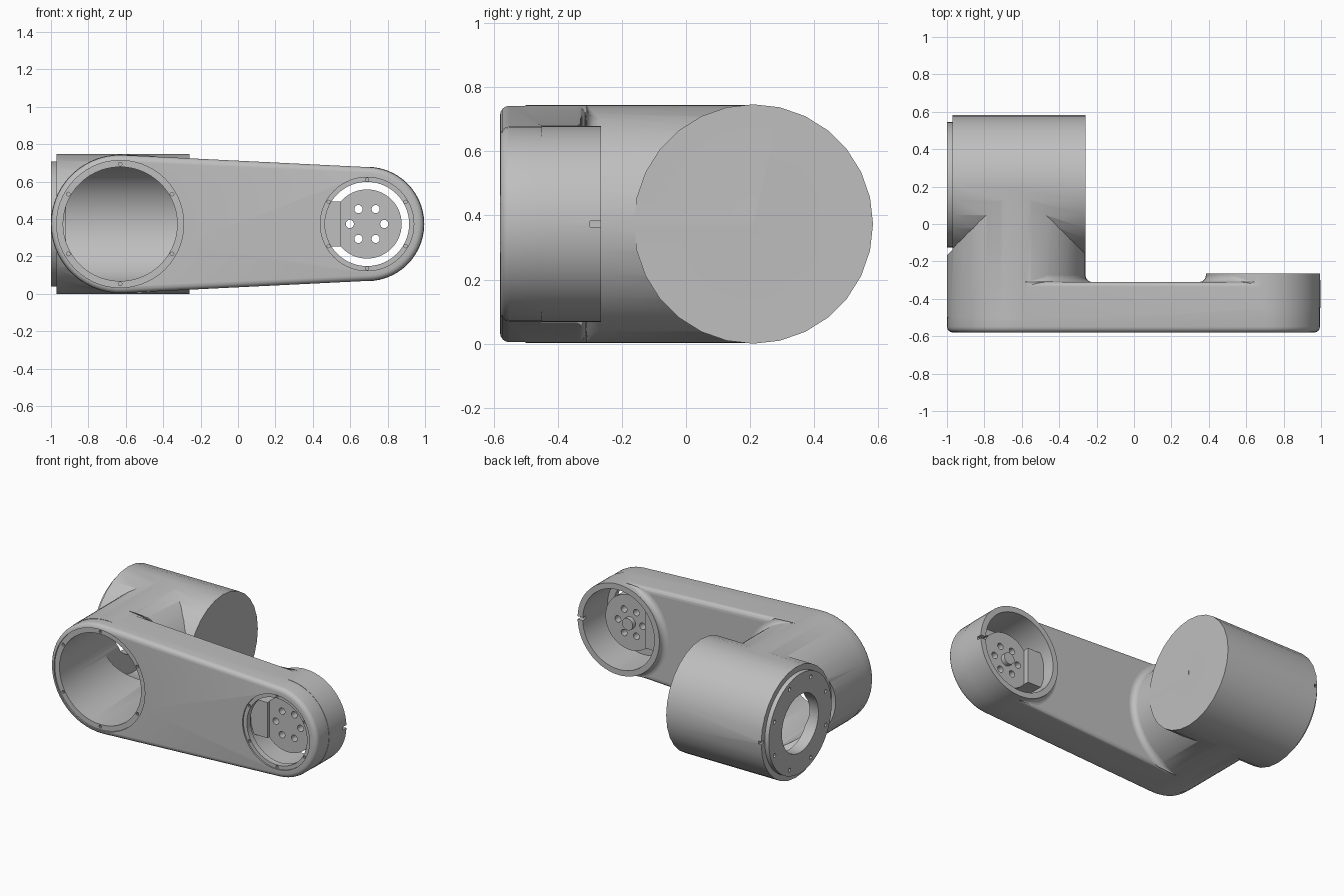
import bpy, bmesh
from math import sin, cos, pi, acos, radians
from mathutils import Matrix, Vector

cube = bpy.data.objects.get("Cube")
if cube:
    bpy.data.objects.remove(cube, do_unlink=True)

Z = 0.373                        # height of every axis
ELBOW, WRIST = -0.63, 0.69       # x of the two ends of the arm
R_ELBOW, R_WRIST = 0.369, 0.304
FRONT, BACK = -0.58, -0.31       # arm thickness in y
SHOULDER_Y = 0.21

grey = bpy.data.materials.new("light grey")
grey.use_nodes = True
grey.diffuse_color = (0.52, 0.52, 0.52, 1)
grey.node_tree.nodes["Principled BSDF"].inputs["Base Color"].default_value = grey.diffuse_color


def finish(name, bm):
    bmesh.ops.recalc_face_normals(bm, faces=bm.faces)
    me = bpy.data.meshes.new(name)
    bm.to_mesh(me)
    bm.free()
    me.materials.append(grey)
    ob = bpy.data.objects.new(name, me)
    bpy.context.collection.objects.link(ob)
    return ob


def cylinders(name, axis, centres, r, lo, hi, seg=56):
    """Equal cylinders along x or y; centres are (other horizontal, z)."""
    bm = bmesh.new()
    turn = Matrix.Rotation(pi / 2, 4, 'Y' if axis == 'X' else 'X')
    mid = (lo + hi) / 2
    for a, z in centres:
        place = Vector((mid, a, z) if axis == 'X' else (a, mid, z))
        bmesh.ops.create_cone(bm, cap_ends=True, segments=seg, radius1=r, radius2=r,
                              depth=hi - lo, matrix=Matrix.Translation(place) @ turn)
    return finish(name, bm)


def box(name, x0, x1, y0, y1, z0, z1):
    bm = bmesh.new()
    bmesh.ops.create_cube(bm, size=1)
    for v in bm.verts:
        v.co = Vector((x1 if v.co.x > 0 else x0, y1 if v.co.y > 0 else y0,
                       z1 if v.co.z > 0 else z0))
    return finish(name, bm)


def circle(a, r, count, start=0.0):
    steps = [start + 2 * pi * i / count for i in range(count)]
    return [(a + r * cos(t), Z + r * sin(t)) for t in steps]


def apply(ob, mod):
    bpy.context.view_layer.objects.active = ob
    bpy.ops.object.modifier_apply(modifier=mod.name)


def combine(ob, other, operation):
    mod = ob.modifiers.new("combine", 'BOOLEAN')
    mod.operation = operation
    mod.solver = 'EXACT'
    mod.object = other
    apply(ob, mod)
    bpy.data.objects.remove(other, do_unlink=True)


def add(ob, other):
    combine(ob, other, 'UNION')


def cut(ob, other):
    combine(ob, other, 'DIFFERENCE')


# Tapered arm plate with rounded edges
tilt = acos((R_ELBOW - R_WRIST) / (WRIST - ELBOW))
N = 28
outline = []
for cx, r, a0, a1 in ((WRIST, R_WRIST, -tilt, tilt), (ELBOW, R_ELBOW, tilt, 2 * pi - tilt)):
    for i in range(N + 1):
        t = a0 + (a1 - a0) * i / N
        outline.append((cx + r * cos(t), Z + r * sin(t)))
bm = bmesh.new()
face = bm.faces.new([bm.verts.new((x, FRONT, z)) for x, z in outline])
ext = bmesh.ops.extrude_face_region(bm, geom=[face])
for v in ext["geom"]:
    if isinstance(v, bmesh.types.BMVert):
        v.co.y = BACK
body = finish("arm_body", bm)
bev = body.modifiers.new("round", 'BEVEL')
bev.width, bev.segments, bev.limit_method, bev.angle_limit = 0.03, 4, 'ANGLE', radians(60)
apply(body, bev)

# Wrist boss, elbow tube and shoulder barrel
add(body, cylinders("boss", 'Y', [(WRIST, Z)], R_WRIST + 0.002, -0.45, -0.265))
add(body, cylinders("elbow", 'Y', [(ELBOW, Z)], R_ELBOW + 0.002, -0.5, SHOULDER_Y))
add(body, cylinders("barrel", 'X', [(SHOULDER_Y, Z)], 0.373, -0.97, -0.26, 28))
cut(body, cylinders("flange_clear", 'X', [(SHOULDER_Y, Z)], 0.378, -1.1, -0.9705))
add(body, cylinders("flange", 'X', [(SHOULDER_Y, Z)], 0.335, -1.0, -0.9))

# Hollow shoulder, flange opening and flange bolt holes
cut(body, cylinders("cavity", 'X', [(SHOULDER_Y, Z)], 0.32, -0.92, -0.3))
cut(body, cylinders("opening", 'X', [(SHOULDER_Y, Z)], 0.195, -1.1, -0.85))
cut(body, cylinders("bolts", 'X', circle(SHOULDER_Y, 0.295, 8, pi / 8), 0.013, -1.1, -0.95, 12))

# Elbow bore with a shallow seat and screw holes
cut(body, cylinders("bore", 'Y', [(ELBOW, Z)], 0.305, -0.7, SHOULDER_Y))
cut(body, cylinders("seat", 'Y', [(ELBOW, Z)], 0.34, -0.7, -0.57))
cut(body, cylinders("screws", 'Y', circle(ELBOW, 0.32, 6, pi / 6), 0.01, -0.7, -0.52, 10))

# Wrist bore, front seat, rear cup and screw holes
cut(body, cylinders("bore", 'Y', [(WRIST, Z)], 0.225, -0.7, -0.2))
cut(body, cylinders("seat", 'Y', [(WRIST, Z)], 0.25, -0.7, -0.57))
cut(body, cylinders("cup", 'Y', [(WRIST, Z)], 0.268, -0.53, -0.2))
cut(body, cylinders("screws", 'Y', circle(WRIST, 0.237, 6, pi / 6), 0.009, -0.7, -0.545, 10))

# Index notches on the rear cup rim and the barrel rim
cut(body, box("notch", 0.95, 1.1, -0.3, -0.2, Z - 0.01, Z + 0.01))
cut(body, box("notch", -0.99, -0.95, 0.56, 0.65, Z - 0.01, Z + 0.01))

# Motor mount disc with its web, bolt holes and hub
disc = cylinders("mount_disc", 'Y', [(WRIST, Z)], 0.185, -0.45, -0.39)
cut(disc, cylinders("holes", 'Y', circle(WRIST, 0.092, 6), 0.022, -0.6, -0.3, 16))
add(disc, cylinders("hub", 'Y', [(WRIST, Z)], 0.04, -0.42, -0.36, 24))
web = box("mount_web", WRIST - 0.262, WRIST - 0.14, -0.47, -0.35, Z - 0.12, Z + 0.12)


# Concave fillets where the round ends rise from the back of the arm
def fillet(name, cx, r, side, size):
    bm = bmesh.new()
    rows = []
    for i in range(25):
        t = (i / 24 - 0.5) * pi * 0.94
        f = min(size, 0.8 * r * (1 / max(abs(sin(t)), 0.01) - 1))
        row = []
        for k in range(6):
            q = pi / 2 * k / 5
            rad = r + f * (1 - sin(q))
            row.append(bm.verts.new((cx + side * rad * cos(t), BACK + f * (1 - cos(q)),
                                     Z + rad * sin(t))))
        rows.append(row)
    for a, b in zip(rows, rows[1:]):
        for k in range(5):
            bm.faces.new((a[k], a[k + 1], b[k + 1], b[k]))
    ob = finish(name, bm)
    if sum(p.normal.y * p.area for p in ob.data.polygons) < 0:
        ob.data.flip_normals()
    return ob


fillets = [fillet("boss_fillet", WRIST, R_WRIST + 0.002, -1, 0.035),
           fillet("elbow_fillet", ELBOW, R_ELBOW + 0.002, 1, 0.035)]

# Smooth curved surfaces, keep edges crisp
bpy.ops.object.select_all(action='DESELECT')
for ob in [body, disc, web] + fillets:
    ob.select_set(True)
bpy.context.view_layer.objects.active = body
bpy.ops.object.shade_smooth_by_angle(angle=radians(30))
